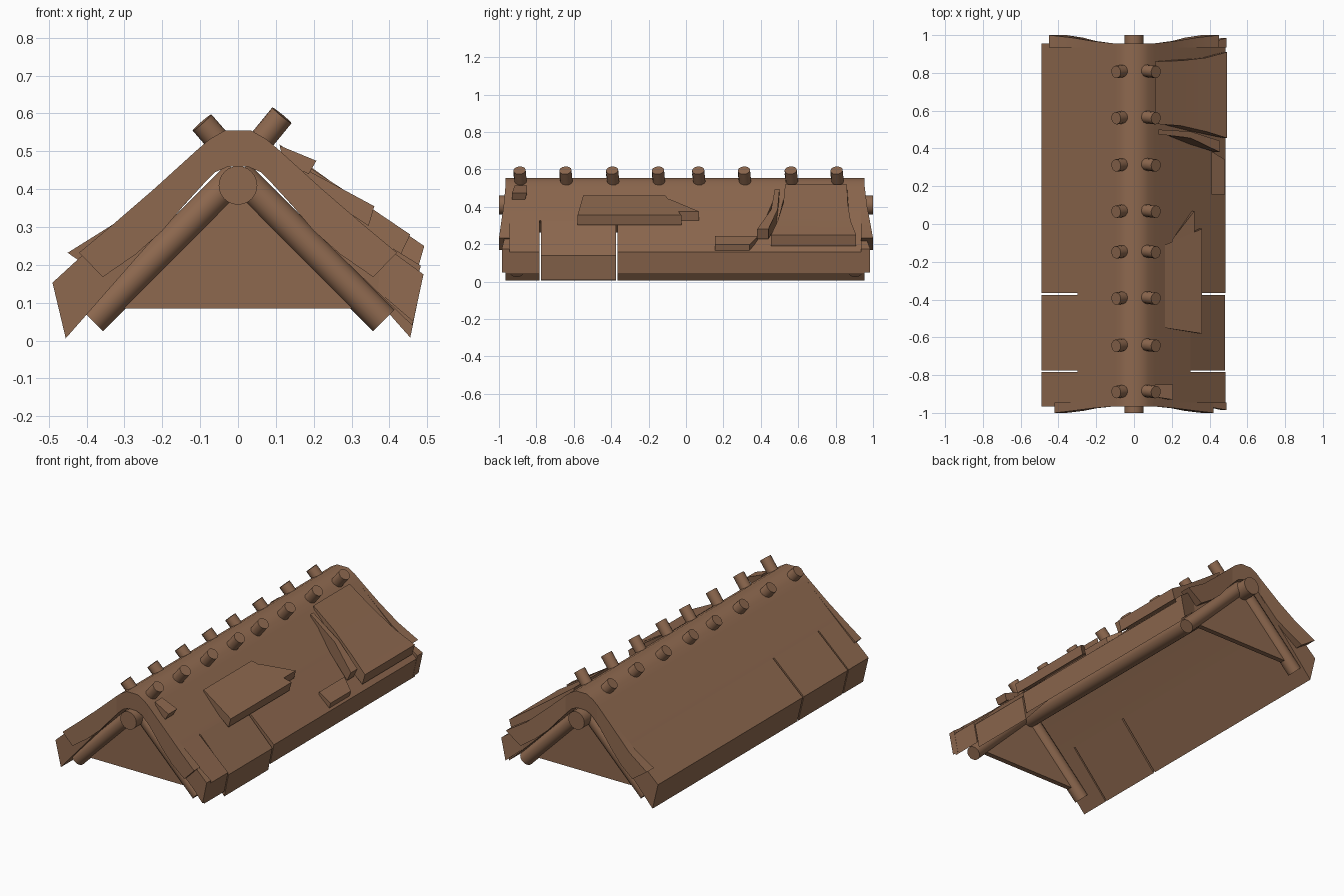
import bpy, bmesh, math
from mathutils import Vector

if "Cube" in bpy.data.objects:
    bpy.data.objects.remove(bpy.data.objects["Cube"])

wood = bpy.data.materials.new("brown_wood")
wood.diffuse_color = (0.27, 0.14, 0.078, 1)
wood.use_nodes = True
wood.node_tree.nodes["Principled BSDF"].inputs["Base Color"].default_value = wood.diffuse_color


def finish(name, bm, angle=40):
    bmesh.ops.recalc_face_normals(bm, faces=bm.faces)
    me = bpy.data.meshes.new(name)
    bm.to_mesh(me)
    bm.free()
    me.materials.append(wood)
    ob = bpy.data.objects.new(name, me)
    bpy.context.collection.objects.link(ob)
    bpy.ops.object.select_all(action='DESELECT')
    ob.select_set(True)
    bpy.context.view_layer.objects.active = ob
    bpy.ops.object.shade_smooth_by_angle(angle=math.radians(angle))
    return ob


def prism(name, pts, y0, y1, side=1):
    """Closed x-z profile swept along y; y0 / y1 may vary per point."""
    n = len(pts)
    a = y0 if isinstance(y0, (list, tuple)) else [y0] * n
    b = y1 if isinstance(y1, (list, tuple)) else [y1] * n
    bm = bmesh.new()
    va = [bm.verts.new((side * x, y, z)) for (x, z), y in zip(pts, a)]
    vb = [bm.verts.new((side * x, y, z)) for (x, z), y in zip(pts, b)]
    for i in range(n):
        j = (i + 1) % n
        bm.faces.new((va[i], va[j], vb[j], vb[i]))
    bm.faces.new(va)
    bm.faces.new(vb[::-1])
    return finish(name, bm)


def rod(name, p, q, r, sides=16):
    p, q = Vector(p), Vector(q)
    bm = bmesh.new()
    bmesh.ops.create_cone(bm, cap_ends=True, segments=sides, radius1=r, radius2=r,
                          depth=(q - p).length)
    rot = (q - p).to_track_quat('Z', 'Y').to_matrix()
    for v in bm.verts:
        v.co = rot @ v.co + (p + q) / 2
    return finish(name, bm)


FRONT, BACK = -0.965, 0.955

# Upper roof shell, bent over the ridge
half = [(0.30, 0.327), (0.11, 0.502), (0.075, 0.532), (0.035, 0.555)]
inner = [(0.025, 0.46), (0.06, 0.445), (0.09, 0.415), (0.23, 0.262)]
mirror = lambda ps: [(-x, z) for x, z in reversed(ps)]
prism("roof_shell", half + mirror(half) + mirror(inner) + inner, FRONT, BACK)

# Lower roof aprons, split into three by narrow cracks
for side, word in ((1, "right"), (-1, "left")):
    for i, (y0, y1) in enumerate(((FRONT, -0.783), (-0.775, -0.375), (-0.365, BACK))):
        if side < 0:
            foot = [(0.49, 0.153), (0.455, 0.006)]
        elif i == 1:
            foot = [(0.482, 0.14), (0.455, 0.008)]
        else:
            foot = [(0.485, 0.157), (0.46, 0.04)]
        prism(f"{word}_apron_{i + 1}", [(0.30, 0.327)] + foot + [(0.23, 0.262)], y0, y1, side)

    # Curled flaps on the end edges
    for e, end in ((-1, "front"), (1, "back")):
        base = FRONT if e < 0 else BACK
        k = 0.42 if e < 0 else 0.45
        flap = [(0.10, 0.511), (0.22, 0.402), (0.33, 0.307), (k, 0.232),
                (0.357, 0.168), (0.27, 0.228), (0.20, 0.29), (0.10, 0.408)]
        curl = [0, 0.3, 0.7, 1, 1, 0.7, 0.3, 0]
        prism(f"{word}_{end}_flap", flap, [base - e * 0.02] * 8,
              [base + (e - base) * c for c in curl], side)
    # Outer rim of the apron bends slightly outward
    if side > 0:
        for e, end, b in ((-1, "front", FRONT), (1, "back", BACK)):
            prism(f"right_{end}_rim", [(0.38, 0.255), (0.49, 0.175), (0.463, 0.05), (0.37, 0.13)],
                  b - e * 0.02, [b, e * 0.985, e * 0.985, b])

# Ridge pole, rafters and gable panels
rod("ridge_pole", (0, -1, 0.41), (0, 1, 0.41), 0.051, 24)
for y, word in ((-0.905, "front"), (0.905, "back")):
    for s in (-1, 1):
        rod(f"{word}_rafter", (0, y, 0.44), (s * 0.385, y, 0.053), 0.04)
    prism(f"{word}_gable", [(-0.36, 0.085), (0.36, 0.085), (0.02, 0.45), (-0.02, 0.45)],
          y - 0.015, y + 0.015)

# Pairs of pegs along the ridge
for y in (-0.89, -0.645, -0.395, -0.15, 0.065, 0.31, 0.56, 0.805):
    rod("left_peg", (-0.02, y + 0.01, 0.49), (-0.095, y, 0.576), 0.033, 12)
    rod("right_peg", (0.03, y + 0.01, 0.49), (0.116, y, 0.595), 0.033, 12)

# Broken repair boards on the right slope
prism("large_repair_board",
      [(0.11, 0.518), (0.25, 0.417), (0.38, 0.325), (0.492, 0.25), (0.475, 0.19), (0.36, 0.25), (0.12, 0.47)],
      [0.53, 0.52, 0.49, 0.455, 0.455, 0.49, 0.53],
      [0.86, 0.865, 0.88, 0.91, 0.91, 0.88, 0.86])
prism("large_board_splinter",
      [(0.13, 0.495), (0.30, 0.385), (0.455, 0.28), (0.43, 0.228), (0.30, 0.31), (0.13, 0.46)],
      [0.475, 0.455, 0.38, 0.38, 0.455, 0.475],
      [0.50, 0.49, 0.44, 0.44, 0.49, 0.50])
prism("middle_repair_board", [(0.165, 0.46), (0.36, 0.355), (0.345, 0.303), (0.17, 0.42)],
      [-0.55, -0.58, -0.58, -0.55], [-0.11, -0.025, -0.025, -0.11])
prism("middle_board_splinter", [(0.20, 0.44), (0.32, 0.375), (0.308, 0.328), (0.20, 0.41)],
      [-0.15, -0.06, -0.06, -0.15], [-0.085, 0.07, 0.07, -0.085])
prism("small_top_board", [(0.11, 0.515), (0.207, 0.475), (0.187, 0.44), (0.12, 0.47)],
      [-0.915, -0.93, -0.93, -0.915], [-0.85, -0.85, -0.86, -0.85])
prism("small_low_board", [(0.41, 0.243), (0.483, 0.198), (0.473, 0.163), (0.41, 0.2)],
      0.155, [0.385, 0.34, 0.34, 0.385])
